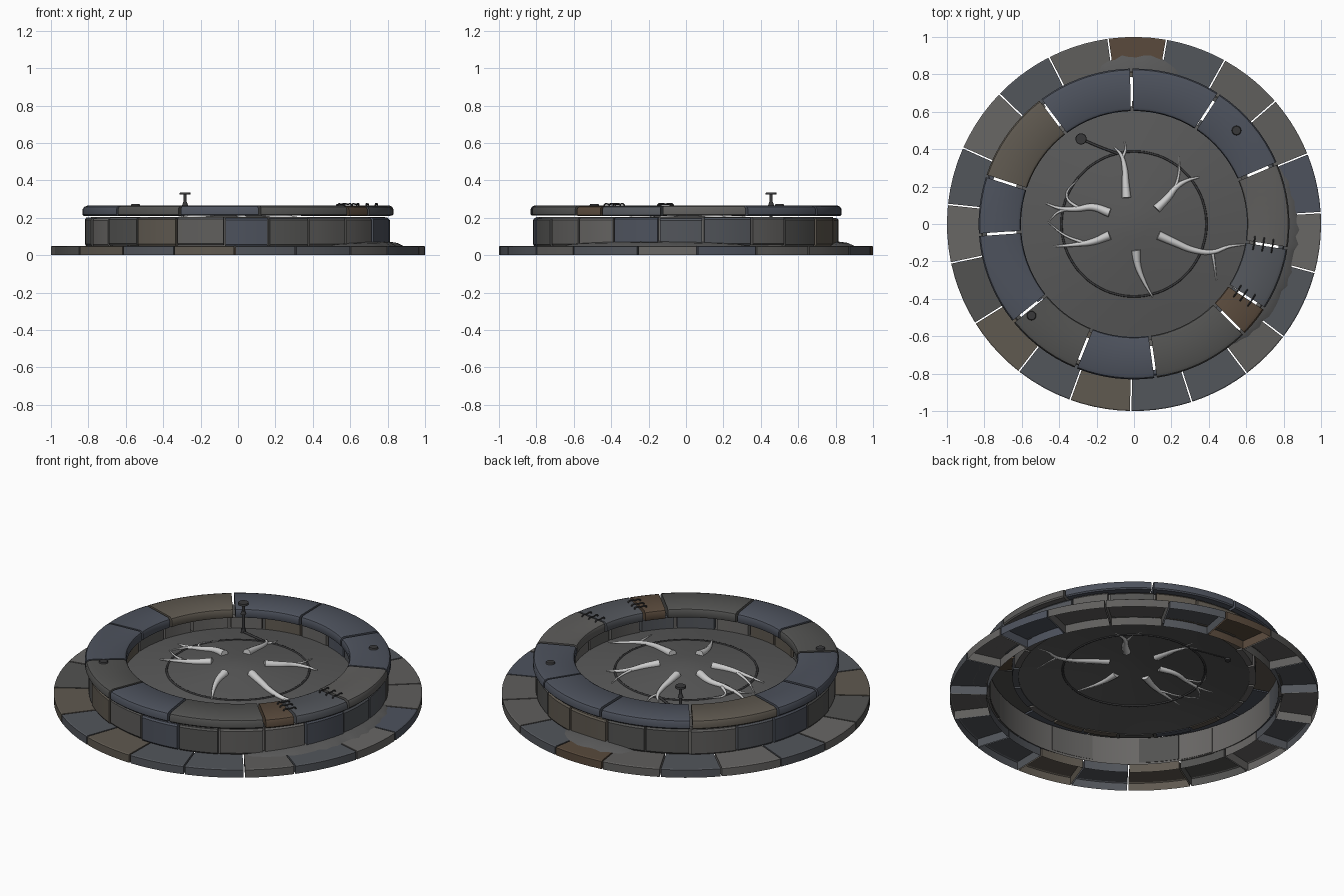
import bpy, bmesh, random
from math import sin, cos, radians, pi, hypot

if "Cube" in bpy.data.objects:
    bpy.data.objects.remove(bpy.data.objects["Cube"])

random.seed(4)


def material(name, rgb):
    m = bpy.data.materials.new(name)
    m.diffuse_color = (*rgb, 1)
    m.use_nodes = True
    m.node_tree.nodes["Principled BSDF"].inputs["Base Color"].default_value = m.diffuse_color
    return m


STONES = [material("stone_%d" % i, c) for i, c in enumerate([
    (.115, .112, .108), (.085, .085, .082), (.085, .092, .105),
    (.075, .085, .11), (.115, .10, .08), (.14, .135, .13)])]
RUST = material("brown_stone", (.10, .068, .045))
BED = material("bed", (.10, .10, .10))
IRON = material("iron", (.04, .04, .042))
SILT = material("silt", (.10, .10, .10))
ROOT = material("pale_root", (.6, .6, .58))


def finish(bm, name, mats, smooth=30):
    bmesh.ops.recalc_face_normals(bm, faces=bm.faces[:])
    me = bpy.data.meshes.new(name)
    bm.to_mesh(me)
    bm.free()
    ob = bpy.data.objects.new(name, me)
    bpy.context.collection.objects.link(ob)
    for m in mats:
        me.materials.append(m)
    bpy.ops.object.select_all(action='DESELECT')
    ob.select_set(True)
    bpy.context.view_layer.objects.active = ob
    bpy.ops.object.shade_smooth_by_angle(angle=radians(smooth))
    return ob


def course(name, seams, profile, gap, closed=True, rvar=0, zvar=0, brown=()):
    """Ring of stones: a radial profile swept between neighbouring seam angles."""
    bm = bmesh.new()
    n = len(profile)
    for k, a in enumerate(seams):
        b = seams[(k + 1) % len(seams)]
        if b <= a:
            b += 360
        steps = max(2, round((b - a) / 4))
        dr, dz = random.uniform(-rvar, rvar), random.uniform(-zvar, zvar)
        rings = []
        for s in range(steps + 1):
            ring = []
            for r, z in profile:
                g = gap / 2 / r
                t = radians(a) + g + (radians(b - a) - 2 * g) * s / steps
                ring.append(bm.verts.new(((r + dr) * cos(t), (r + dr) * sin(t), z + (dz if z > .01 else 0))))
            rings.append(ring)
        idx = len(STONES) if k in brown else random.randrange(len(STONES))
        faces = [bm.faces.new(rings[0]), bm.faces.new(rings[-1][::-1])]
        for p, q in zip(rings, rings[1:]):
            for i in range(n if closed else n - 1):
                j = (i + 1) % n
                faces.append(bm.faces.new((p[i], p[j], q[j], q[i])))
        for f in faces:
            f.material_index = idx
    return finish(bm, name, STONES + [RUST])


def even_seams(n, jitter, start=0):
    return [start + i * 360 / n + random.uniform(-jitter, jitter) for i in range(n)]


def lathe(name, profile, mat, n=96):
    bm = bmesh.new()
    rings = [[bm.verts.new((r * cos(2 * pi * i / n), r * sin(2 * pi * i / n), z)) for i in range(n)]
             for r, z in profile]
    for p, q in zip(rings, rings[1:]):
        for i in range(n):
            bm.faces.new((p[i], p[(i + 1) % n], q[(i + 1) % n], q[i]))
    bmesh.ops.remove_doubles(bm, verts=bm.verts[:], dist=1e-5)
    return finish(bm, name, [mat])


def cylinder(name, x, y, z0, z1, r0, r1, mat, n=20):
    bm = bmesh.new()
    bmesh.ops.create_cone(bm, cap_ends=True, segments=n, radius1=r0, radius2=r1, depth=z1 - z0)
    bmesh.ops.translate(bm, verts=bm.verts[:], vec=(x, y, (z0 + z1) / 2))
    return finish(bm, name, [mat])


def bed_z(r):
    return .225 - .085 * (r / .62) ** 1.3


def tube(name, pts, w0, w1, mat, cyclic=False):
    """Tapered round curve through 3D points."""
    cu = bpy.data.curves.new(name, 'CURVE')
    cu.dimensions = '3D'
    cu.bevel_depth = 1
    cu.bevel_resolution = 2
    cu.resolution_u = 5
    cu.use_fill_caps = True
    sp = cu.splines.new('BEZIER')
    sp.bezier_points.add(len(pts) - 1)
    for i, (bp, p) in enumerate(zip(sp.bezier_points, pts)):
        bp.co = p
        bp.radius = w0 + (w1 - w0) * i / (len(pts) - 1)
        bp.handle_left_type = bp.handle_right_type = 'AUTO'
    sp.use_cyclic_u = cyclic
    cu.materials.append(mat)
    ob = bpy.data.objects.new(name, cu)
    bpy.context.collection.objects.link(ob)
    return ob


def on_bed(pts, lift=0):
    return [(x, y, bed_z(hypot(x, y)) + lift) for x, y in pts]


# ground paving ring, open underneath
course("paving_ring", [3.5, 22, 41, 61, 80, 98, 117, 136, 156, 174, 192, 212, 232, 250, 269,
                       288, 307, 323, 345],
       [(1, 0), (1, .046), (.994, .05), (.8, .05), (.8, 0)], .008, closed=False, brown=(4,))

# outer wall stones and their smooth backing
course("wall_stones", even_seams(21, 1.5, 7),
       [(.785, .05), (.808, .05), (.815, .06), (.815, .19), (.808, .2), (.785, .2)],
       .012, rvar=.004, zvar=.004)
lathe("wall_backing", [(.785, .04), (.785, .205)], STONES[5])

# inner lining stones under the rim
course("lining_stones", even_seams(20, 1.5, 3),
       [(.625, .135), (.66, .135), (.66, .205), (.625, .205)], .016, rvar=.004)

# capping stones with rounded edges
course("rim_stones", [23, 57, 91, 127, 162, 184, 219, 248, 278, 315, 327, 351],
       [(.607, .21), (.825, .21), (.831, .217), (.831, .245), (.824, .258), (.806, .265),
        (.622, .265), (.609, .258), (.604, .248), (.604, .217)], .014, zvar=.002, brown=(9,))

# gently mounded bed with a dark ring line
lathe("bed", [(r, bed_z(r)) for r in (0, .08, .16, .24, .32, .4, .48, .56, .63)], BED)
tube("bed_ring", on_bed([(.387 * cos(i * pi / 12), .387 * sin(i * pi / 12)) for i in range(24)]),
     .006, .006, IRON, cyclic=True)

# roots spreading over the bed: main limbs then twigs
limbs = [
    [(.13, -.06), (.22, -.10), (.32, -.14), (.42, -.15), (.51, -.12), (.59, -.11)],
    [(.12, .08), (.18, .14), (.23, .2), (.29, .235), (.35, .25)],
    [(-.04, .14), (-.045, .22), (-.05, .3), (-.07, .37), (-.105, .41)],
    [(-.13, .06), (-.22, .09), (-.31, .08), (-.4, .085), (-.47, .11)],
    [(-.13, -.06), (-.22, -.095), (-.31, -.11), (-.43, -.12)],
    [(.01, -.14), (.02, -.22), (.05, -.3), (.1, -.39)]]
twigs = [
    [(.42, -.15), (.43, -.22), (.44, -.3)],
    [(.22, .19), (.24, .27), (.24, .36)],
    [(-.29, .08), (-.36, .15), (-.3, .24)],
    [(-.35, .08), (-.41, .06), (-.45, .02)],
    [(-.27, -.1), (-.37, -.06), (-.46, .01)],
    [(-.065, .35), (-.045, .4), (-.05, .44)]]
for i, p in enumerate(limbs):
    tube("root_%d" % i, on_bed(p, .004), .024, .004, ROOT)
for i, p in enumerate(twigs):
    tube("root_twig_%d" % i, on_bed(p, .003), .009, .003, ROOT)

# spout post with cap, and its feed pipe
VX, VY = -.283, .455
cylinder("post_foot", VX, VY, .14, .18, .016, .012, IRON)
cylinder("post_stem", VX, VY, .14, .33, .008, .008, IRON)
cylinder("post_collar", VX, VY, .265, .285, .016, .010, IRON)
cylinder("post_cap", VX, VY, .324, .335, .03, .028, IRON)
tube("feed_pipe", on_bed([(VX, VY), (-.19, .415), (-.09, .377)], .004), .007, .007, IRON)

# studs on the rim
for i, (x, y) in enumerate([(.548, .5), (-.548, -.49)]):
    cylinder("rim_stud_%d" % i, x, y, .26, .274, .028, .022, IRON)

# iron staples across two rim seams
for s, (a, radii) in enumerate([(351, (.65, .70, .75)), (327, (.66, .70, .75))]):
    for k, r in enumerate(radii):
        d = .033 / r
        pts = []
        for t, z in ((-d, .258), (-d, .271), (0, .272), (d, .271), (d, .258)):
            pts.append((r * cos(radians(a) + t), r * sin(radians(a) + t), z))
        tube("staple_%d_%d" % (s, k), pts, .004, .004, IRON)


# silt banked against the wall on the paving
def silt(name, a0, a1, reach):
    bm = bmesh.new()
    n = round((a1 - a0) / 2.5)
    rows = []
    for i in range(n + 1):
        t = radians(a0 + (a1 - a0) * i / n)
        swell = sin(pi * i / n) ** .5 if 0 < i < n else 0
        edge = .82 + swell * (reach + random.uniform(-.014, .014))
        rows.append([bm.verts.new((r * cos(t), r * sin(t), z)) for r, z in (
            (.80, .052 + .023 * swell), (.8 + (edge - .8) * .6, .052 + .015 * swell), (edge, .049))])
    for p, q in zip(rows, rows[1:]):
        for i in range(2):
            bm.faces.new((p[i], p[i + 1], q[i + 1], q[i]))
    return finish(bm, name, [SILT])


silt("silt_back", 72, 104, .085)
silt("silt_right", -52, 23, .06)
